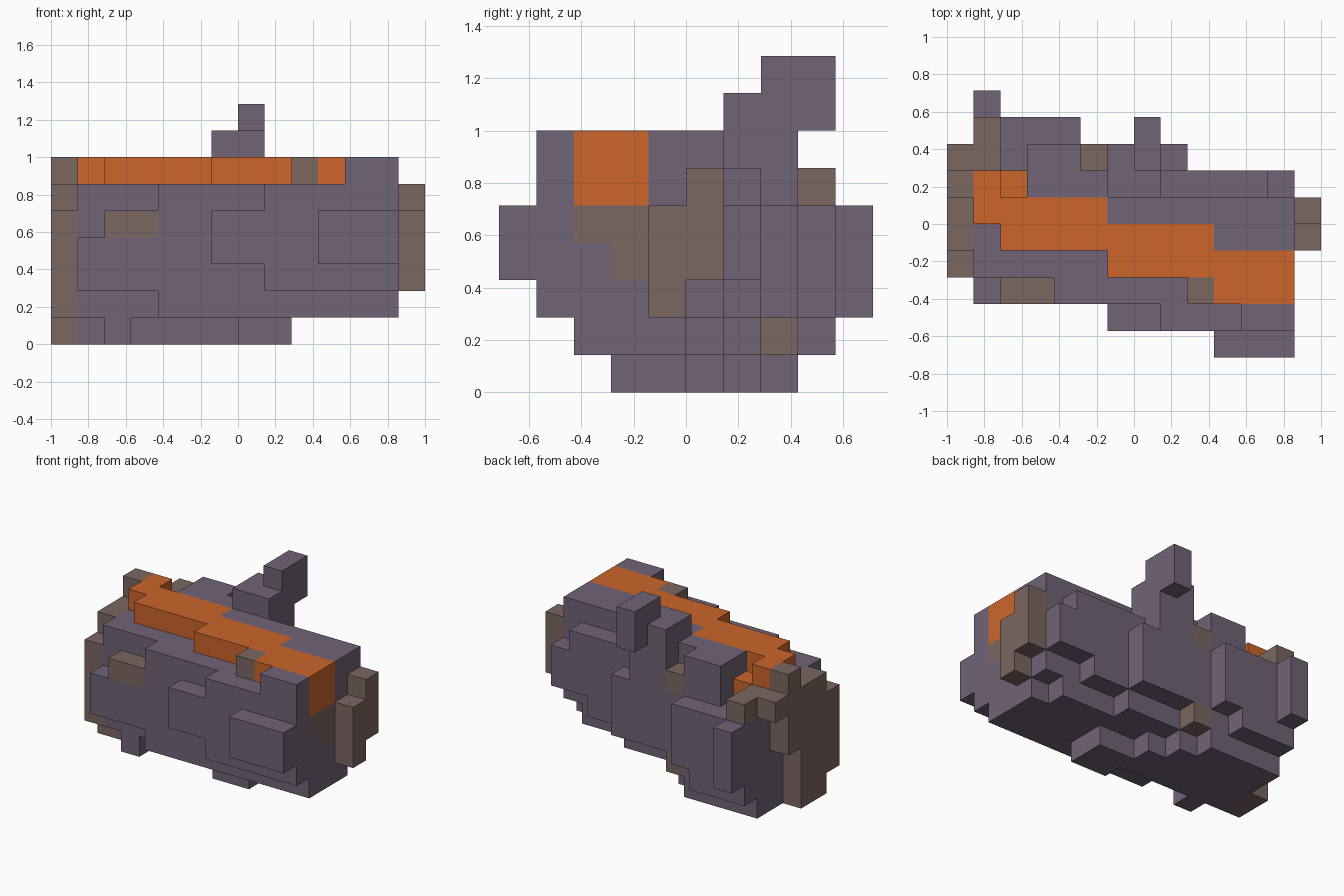
import bpy
import bmesh
from mathutils import Vector

if "Cube" in bpy.data.objects:
    bpy.data.objects.remove(bpy.data.objects["Cube"])

UNIT = 1 / 7  # edge length of one block
cells = {}    # grid cell -> part name; later blocks replace earlier ones


def block(part, x, y, z):
    """Fill a box of grid cells with a part."""
    for i in range(*x):
        for j in range(*y):
            for k in range(*z):
                cells[i, j, k] = part


# Main body
block("body", x=(-6, 6), y=(-2, 0), z=(1, 6))
block("body", x=(-6, 6), y=(0, 1), z=(2, 6))
block("body", x=(-6, 5), y=(0, 1), z=(1, 2))

# Front layers, each one further forward
block("body", x=(-6, -5), y=(-3, -2), z=(2, 4))
block("body", x=(-5, -3), y=(-3, -2), z=(2, 5))
block("body", x=(-3, 6), y=(-3, -2), z=(1, 6))
block("body", x=(-1, 1), y=(-4, -3), z=(3, 5))
block("body", x=(1, 4), y=(-4, -3), z=(2, 6))
block("body", x=(4, 6), y=(-4, -3), z=(2, 7))
block("body", x=(3, 6), y=(-5, -4), z=(3, 5))

# Back layers
block("body", x=(-6, 2), y=(1, 2), z=(1, 6))
block("body", x=(2, 4), y=(1, 2), z=(2, 6))
block("body", x=(4, 5), y=(1, 2), z=(3, 6))
block("body", x=(5, 6), y=(1, 2), z=(3, 5))
block("body", x=(-6, -1), y=(2, 3), z=(1, 5))
block("body", x=(-1, 2), y=(2, 3), z=(2, 5))
block("body", x=(-6, -2), y=(3, 4), z=(2, 5))
block("body", x=(-6, -3), y=(3, 4), z=(1, 2))
block("body", x=(-6, -5), y=(4, 5), z=(2, 5))

# Raised top beside the stripe
block("body", x=(-1, 3), y=(0, 1), z=(6, 7))
block("body", x=(3, 6), y=(-1, 1), z=(6, 7))
block("body", x=(-4, -2), y=(1, 3), z=(5, 7))
block("body", x=(-2, -1), y=(1, 2), z=(6, 7))

# Underside
block("underside", x=(-6, 0), y=(-1, 1), z=(0, 1))
block("underside", x=(0, 2), y=(-2, 0), z=(0, 1))
block("underside", x=(-5, -4), y=(-2, -1), z=(0, 1))
block("underside", x=(-6, -1), y=(1, 2), z=(0, 1))
block("underside", x=(-6, -2), y=(2, 3), z=(0, 1))

# Tower on the back of the top
block("tower", x=(-1, 1), y=(1, 3), z=(5, 8))
block("tower", x=(0, 1), y=(2, 4), z=(7, 9))

# Diagonal stripe along the top and down the left end
block("stripe", x=(-6, -5), y=(0, 2), z=(6, 7))
block("stripe", x=(-5, -4), y=(1, 2), z=(5, 6))
block("stripe", x=(-5, -1), y=(-1, 1), z=(6, 7))
block("stripe", x=(-1, 3), y=(-2, 0), z=(6, 7))
block("stripe", x=(3, 6), y=(-3, -1), z=(6, 7))
block("stripe", x=(5, 6), y=(-3, -1), z=(5, 6))

# Plates on the right end
block("right_plate", x=(-7, -6), y=(-2, -1), z=(1, 5))
block("right_plate", x=(-7, -6), y=(-1, 1), z=(0, 6))
block("right_plate", x=(-7, -6), y=(1, 2), z=(3, 7))
block("right_plate", x=(-7, -6), y=(2, 3), z=(5, 6))
block("right_plate", x=(-6, -5), y=(2, 4), z=(5, 6))

# Plates on the left end
block("left_plate", x=(6, 7), y=(-1, 0), z=(2, 5))
block("left_plate", x=(6, 7), y=(0, 1), z=(3, 6))
block("left_plate", x=(5, 6), y=(-2, -1), z=(3, 5))
block("left_plate", x=(5, 6), y=(-3, -2), z=(4, 5))

# Loose brown patches
block("patch", x=(-5, -3), y=(-3, -2), z=(4, 5))
block("patch", x=(2, 3), y=(-3, -2), z=(6, 7))
block("patch", x=(-2, -1), y=(2, 3), z=(5, 6))
block("patch", x=(-2, -1), y=(2, 3), z=(1, 2))


def material(name, color):
    mat = bpy.data.materials.new(name)
    mat.use_nodes = True
    mat.diffuse_color = (*color, 1)
    shader = mat.node_tree.nodes["Principled BSDF"]
    shader.inputs["Base Color"].default_value = (*color, 1)
    return mat


purple = material("dusty_purple", (0.162, 0.125, 0.181))
brown = material("dull_brown", (0.202, 0.133, 0.117))
orange = material("burnt_orange", (0.604, 0.130, 0.024))
colors = {"body": purple, "underside": purple, "tower": purple,
          "stripe": orange, "right_plate": brown, "left_plate": brown,
          "patch": brown}


def build(part, mat):
    """Make the outer skin of one part, leaving out faces hidden by neighbours."""
    bm = bmesh.new()
    for cell, owner in cells.items():
        if owner != part:
            continue
        center = Vector(cell) + Vector((0.5, 0.5, 0.5))
        for axis in range(3):
            for sign in (-1, 1):
                normal = Vector((0, 0, 0))
                normal[axis] = sign
                if tuple(int(c + n) for c, n in zip(cell, normal)) in cells:
                    continue
                u = Vector((0, 0, 0))
                u[(axis + 1) % 3] = 0.5
                v = normal.cross(u)
                mid = center + normal / 2
                corners = (mid - u - v, mid + u - v, mid + u + v, mid - u + v)
                bm.faces.new([bm.verts.new(c * UNIT) for c in corners])
    bmesh.ops.remove_doubles(bm, verts=bm.verts[:], dist=0.001)
    bmesh.ops.dissolve_limit(bm, angle_limit=0.01, verts=bm.verts[:], edges=bm.edges[:])
    mesh = bpy.data.meshes.new(part)
    bm.to_mesh(mesh)
    bm.free()
    mesh.materials.append(mat)
    bpy.context.collection.objects.link(bpy.data.objects.new(part, mesh))


for part, mat in colors.items():
    build(part, mat)
